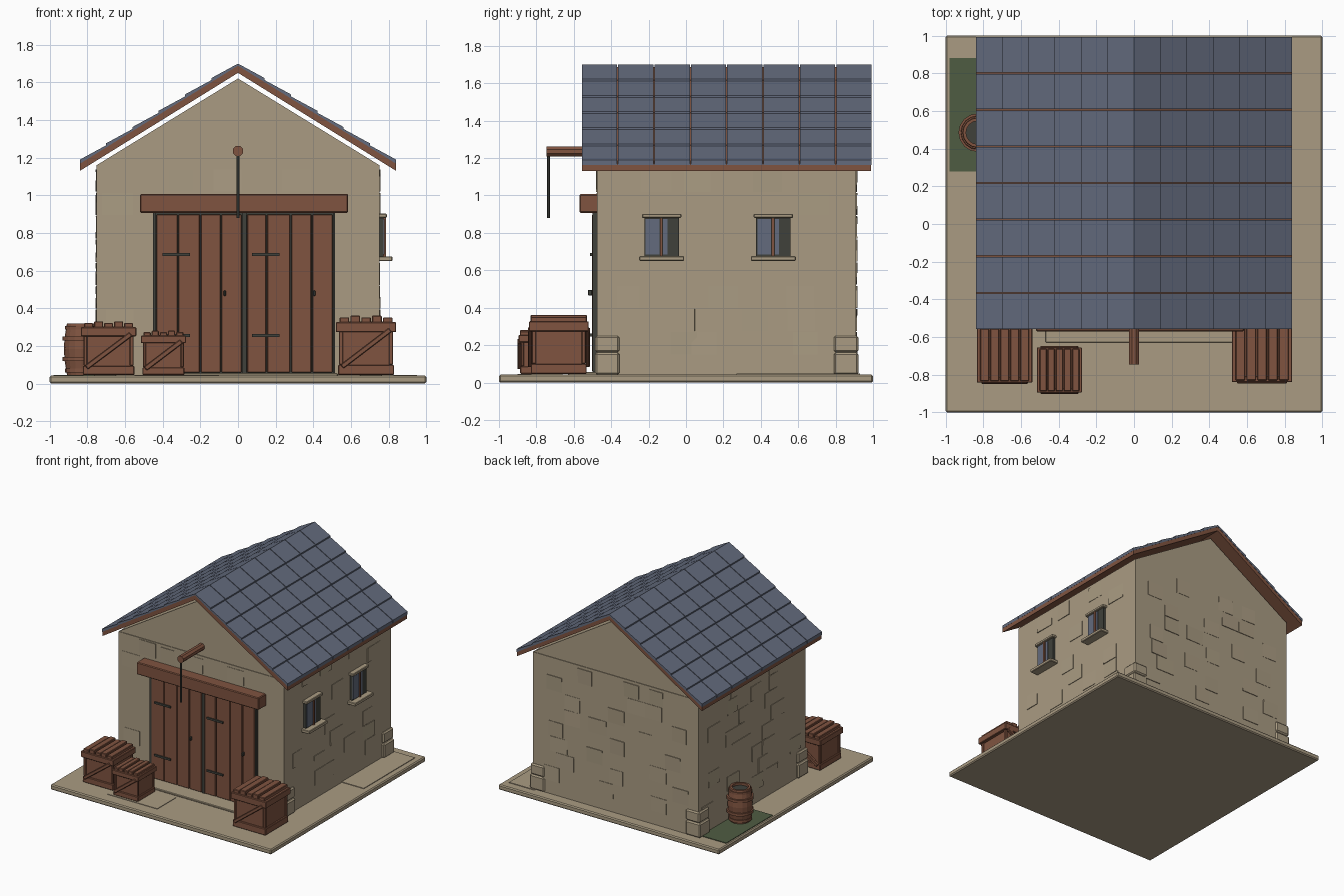
import bpy, bmesh, math, random
from mathutils import Matrix, Vector

if "Cube" in bpy.data.objects:
    bpy.data.objects.remove(bpy.data.objects["Cube"])

random.seed(7)


def material(name, rgb):
    m = bpy.data.materials.new(name)
    m.diffuse_color = (*rgb, 1)
    m.use_nodes = True
    m.node_tree.nodes["Principled BSDF"].inputs["Base Color"].default_value = m.diffuse_color
    return m


STONE = material("beige stone", (0.40, 0.33, 0.225))
WOOD = material("brown wood", (0.215, 0.088, 0.051))
SLATE = material("blue slate", (0.125, 0.147, 0.205))
IRON = material("dark iron", (0.05, 0.052, 0.043))
GRASS = material("green moss", (0.078, 0.107, 0.055))


def finish(name, bm, mat, bevel=0):
    bmesh.ops.recalc_face_normals(bm, faces=bm.faces)
    me = bpy.data.meshes.new(name)
    bm.to_mesh(me)
    bm.free()
    me.materials.append(mat)
    ob = bpy.data.objects.new(name, me)
    bpy.context.collection.objects.link(ob)
    if bevel:
        b = ob.modifiers.new("bevel", 'BEVEL')
        b.width, b.segments = bevel, 1
    return ob


def add_box(bm, x0, x1, y0, y1, z0, z1, rot=None):
    c = Vector(((x0 + x1) / 2, (y0 + y1) / 2, (z0 + z1) / 2))
    m = Matrix.Translation(c) @ (rot or Matrix())
    m = m @ Matrix.Diagonal((x1 - x0, y1 - y0, z1 - z0, 1))
    bmesh.ops.create_cube(bm, size=1, matrix=m)


def boxes(name, mat, ranges, bevel=0):
    bm = bmesh.new()
    for r in ranges:
        add_box(bm, *r)
    return finish(name, bm, mat, bevel)


def add_prism(bm, profile, y0, y1):
    """Extrude an (x, z) profile along y."""
    a = [bm.verts.new((x, y0, z)) for x, z in profile]
    b = [bm.verts.new((x, y1, z)) for x, z in profile]
    n = len(a)
    bm.faces.new(a)
    bm.faces.new(b[::-1])
    for i in range(n):
        bm.faces.new((a[i], b[i], b[(i + 1) % n], a[(i + 1) % n]))


# Ground slab, paving and moss
boxes("ground_slab", STONE, [(-1, 1, -1, 1, 0, 0.042)], 0.008)
boxes("door_step", STONE, [(-0.47, 0.53, -0.63, -0.47, 0.04, 0.056)], 0.004)
boxes("paving", STONE, [(0.72, 0.95, 0.27, 0.93, 0.04, 0.047),
                        (-0.55, -0.1, -0.9, -0.66, 0.04, 0.046)])
boxes("moss_patch", GRASS, [(-0.98, -0.74, 0.28, 0.88, 0.04, 0.047)])

# Walls with gable ends
boxes("walls", STONE, [(-0.75, 0.75, -0.475, 0.91, 0.03, 1.16)])
bm = bmesh.new()
add_prism(bm, [(-0.75, 1.16), (0.75, 1.16), (0, 1.62)], -0.47, 0.905)
finish("gables", bm, STONE)

# Thin raised stones scattered over each wall, tilted so some edges sink in
bm = bmesh.new()


def wall_stone(wall, u, z, w, h):
    t = 0.004
    tilt = Matrix.Rotation(random.uniform(-0.03, 0.03), 4, 'Z')
    nod = Matrix.Rotation(random.uniform(-0.03, 0.03), 4, 'X' if wall in "fb" else 'Y')
    p = {"f": -0.475, "b": 0.91, "l": -0.75, "r": 0.75}[wall]
    if wall in "fb":
        add_box(bm, u - w / 2, u + w / 2, p - t, p + t, z - h / 2, z + h / 2, tilt @ nod)
    else:
        add_box(bm, p - t, p + t, u - w / 2, u + w / 2, z - h / 2, z + h / 2, tilt @ nod)


for wall, lo, hi in (("f", -0.66, 0.66), ("b", -0.64, 0.64), ("l", -0.38, 0.8), ("r", -0.38, 0.8)):
    for row in range(8):
        z = 0.21 + row * 0.124
        for k in range(3):
            u = lo + (hi - lo) * (k + random.random()) / 3
            if wall == "f" and z < 1.05 and -0.6 < u < 0.66:
                continue
            if wall == "r" and 0.58 < z < 0.97 and (-0.34 < u < 0.05 or 0.27 < u < 0.66):
                continue
            wall_stone(wall, u, z, random.uniform(0.12, 0.17), 0.118)
wall_stone("f", -0.485, 1.09, 0.15, 0.118)
finish("wall_stones", bm, STONE)

# Stacked corner stones
bm = bmesh.new()
for s in (-1, 1):
    for y0, y1 in ((-0.487, -0.355), (0.79, 0.922)):
        for z0, z1, d in ((0.042, 0.16, 0.0), (0.162, 0.25, 0.006)):
            xs = sorted((s * 0.64, s * (0.772 - d)))
            add_box(bm, xs[0], xs[1], y0, y1, z0, z1)
finish("corner_stones", bm, STONE, 0.01)

# Roof boards
SLOPE = 0.62
top = lambda x: 1.688 - SLOPE * abs(x)
E = 0.838
bm = bmesh.new()
add_prism(bm, [(-E, top(E)), (0, top(0)), (E, top(E)), (E, top(E) - 0.038),
               (0, top(0) - 0.038), (-E, top(E) - 0.038)], -0.557, 0.99)
finish("roof_boards", bm, WOOD)

# Overlapping slates: thin uphill, thick at the lower edge
bm = bmesh.new()
ROWS, COLS = 6, 8
step, wide = E / ROWS, 1.555 / COLS
for s in (-1, 1):
    for i in range(ROWS):
        a, b = i * step, (i + 1) * step + 0.002
        prof = [(s * a, top(a) - 0.004), (s * b, top(b) - 0.004),
                (s * b, top(b) + 0.022), (s * a, top(a) + 0.011)]
        for j in range(COLS):
            y = -0.56 + j * wide
            add_prism(bm, prof, y + 0.003, y + wide - 0.003)
finish("roof_slates", bm, SLATE)

# Double door: dark backing, planks, hinges, handles and lintel
boxes("door_frame", IRON, [(-0.452, 0.515, -0.487, -0.46, 0.05, 0.905),
                           (-0.452, -0.435, -0.5, -0.46, 0.05, 0.905),
                           (0.022, 0.046, -0.5, -0.46, 0.05, 0.905),
                           (0.505, 0.515, -0.5, -0.46, 0.05, 0.905)])
edges = [[-0.435, -0.318, -0.2, -0.09, 0.022], [0.046, 0.152, 0.28, 0.392, 0.505]]
boxes("door_planks", WOOD, [(a + 0.003, b - 0.003, -0.503, -0.475, 0.06, 0.897)
                            for e in edges for a, b in zip(e, e[1:])], 0.003)
boxes("door_hinges", IRON, [(x, x + 0.145, -0.512, -0.5, z - 0.008, z + 0.008)
                            for x in (-0.4, 0.075) for z in (0.255, 0.685)])
boxes("door_handles", IRON, [(x - 0.007, x + 0.007, -0.525, -0.5, 0.465, 0.495)
                             for x in (-0.07, 0.405)], 0.004)
boxes("door_lintel", WOOD, [(-0.52, 0.585, -0.57, -0.47, 0.907, 1.007)], 0.006)

# Hoist beam and hanging rope
bm = bmesh.new()
bmesh.ops.create_cone(bm, cap_ends=True, segments=8, radius1=0.029, radius2=0.029, depth=0.29,
                      matrix=Matrix.Translation((0, -0.6, 1.235)) @ Matrix.Rotation(math.pi / 2, 4, 'X')
                      @ Matrix.Rotation(math.pi / 8, 4, 'Z'))
finish("hoist_beam", bm, WOOD)
bm = bmesh.new()
bmesh.ops.create_cone(bm, cap_ends=True, segments=6, radius1=0.008, radius2=0.008, depth=0.34,
                      matrix=Matrix.Translation((0, -0.735, 1.05)))
finish("hoist_rope", bm, IRON)

# Windows on the right wall
dark, glass, bars, trim = [], [], [], []
for y in (-0.13, 0.467):
    dark.append((0.74, 0.772, y - 0.092, y + 0.092, 0.67, 0.885))
    glass += [(0.765, 0.777, y - 0.086, y - 0.012, 0.685, 0.875),
              (0.765, 0.777, y + 0.008, y + 0.03, 0.685, 0.875)]
    bars.append((0.76, 0.785, y - 0.009, y + 0.005, 0.675, 0.88))
    trim += [(0.74, 0.82, y - 0.12, y + 0.12, 0.65, 0.676),
             (0.74, 0.79, y - 0.105, y + 0.105, 0.88, 0.902)]
boxes("window_frames", IRON, dark)
boxes("window_panes", SLATE, glass)
boxes("window_bars", WOOD, bars)
boxes("window_sills", STONE, trim, 0.004)


# Crates: body, rails, posts, diagonal braces and lid planks
def crate(name, cx, cy, w, h):
    bm = bmesh.new()
    r, z0 = w / 2, 0.046
    t = 0.17 * h
    add_box(bm, cx - r * 0.84, cx + r * 0.84, cy - r * 0.84, cy + r * 0.84, z0, z0 + h * 0.9)
    for lo, hi, k in ((z0, z0 + t, 0.93), (z0 + h * 0.72, z0 + h * 0.72 + t, 1.0)):
        add_box(bm, cx - r * k, cx + r * k, cy - r * k, cy + r * k, lo, hi)
    for sx in (-1, 1):
        for sy in (-1, 1):
            x, y, p = cx + sx * r * 0.83, cy + sy * r * 0.83, r * 0.07
            add_box(bm, x - p, x + p, y - p, y + p, z0 + t, z0 + h * 0.75)
    ang = math.atan2(h * 0.62, w * 0.8)
    length = math.hypot(h * 0.62, w * 0.8) / 2
    zc = z0 + h * 0.45
    for s in (-1, 1):
        y = cy + s * r * 0.96
        add_box(bm, cx - length, cx + length, y - 0.012, y + 0.012, zc - 0.013, zc + 0.013,
                Matrix.Rotation(-ang, 4, 'Y'))
    for i in range(5):
        x = cx + (i - 2) * r * 0.36
        add_box(bm, x - r * 0.16, x + r * 0.16, cy - r * 0.94, cy + r * 0.94,
                z0 + h * 0.85, z0 + h * (0.97 + 0.03 * (i % 2)))
    finish(name, bm, WOOD, 0.004)


crate("crate_left", -0.687, -0.695, 0.295, 0.285)
crate("crate_small", -0.396, -0.775, 0.24, 0.235)
crate("crate_right", 0.68, -0.68, 0.32, 0.315)

# Barrel: lathed staves with hoops and a dark top
BX, BY = -0.83, 0.485


def lathe(name, prof, mat, sides=16):
    bm = bmesh.new()
    rings = [[bm.verts.new((BX + r * math.cos(2 * math.pi * i / sides),
                            BY + r * math.sin(2 * math.pi * i / sides), z)) for i in range(sides)]
             for r, z in prof]
    for a, b in zip(rings, rings[1:]):
        for i in range(sides):
            j = (i + 1) % sides
            bm.faces.new((a[i], a[j], b[j], b[i]))
    bm.faces.new(rings[0][::-1])
    bm.faces.new(rings[-1])
    finish(name, bm, mat)


lathe("barrel", [(0.078, 0.046), (0.09, 0.12), (0.095, 0.185), (0.09, 0.25), (0.078, 0.32),
                 (0.062, 0.32), (0.062, 0.295)], WOOD)
for i, (r, z) in enumerate(((0.085, 0.07), (0.098, 0.13), (0.098, 0.24), (0.085, 0.298))):
    lathe("barrel_hoop_%d" % i, [(r, z - 0.011), (r + 0.004, z - 0.011), (r + 0.004, z + 0.011),
                                 (0.08, z + 0.011)][:4] if z < 0.29 else
          [(0.078, z - 0.011), (0.088, z - 0.011), (0.088, z + 0.008), (0.08, z + 0.008),
           (0.07, z - 0.011)], WOOD)
lathe("barrel_top", [(0.063, 0.29), (0.063, 0.3)], IRON)
